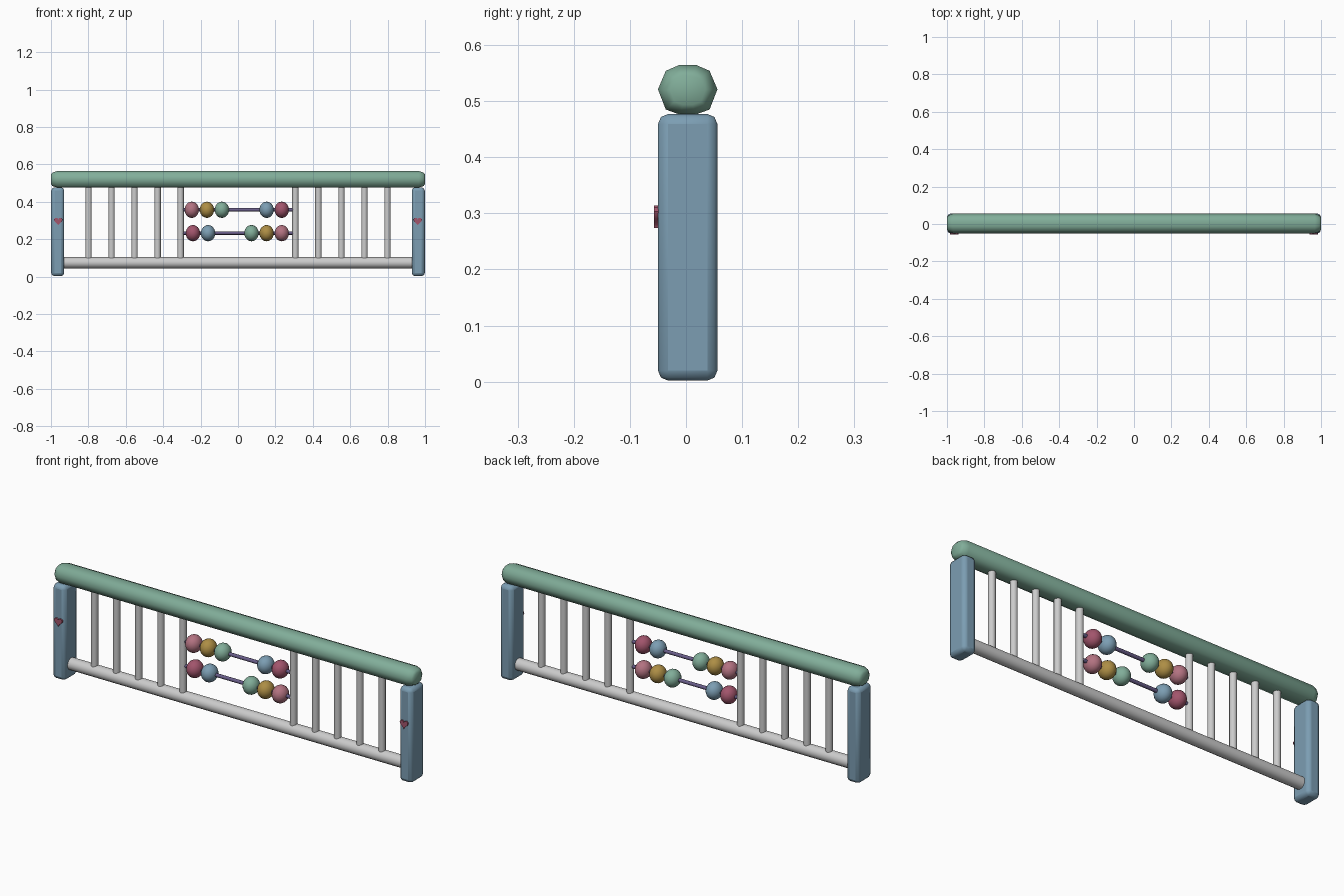
import bpy, bmesh, math

if "Cube" in bpy.data.objects:
    bpy.data.objects.remove(bpy.data.objects["Cube"])

Y = 0.003  # depth centre of the railing


def material(name, r, g, b):
    m = bpy.data.materials.new(name)
    m.diffuse_color = (r, g, b, 1)
    m.use_nodes = True
    m.node_tree.nodes["Principled BSDF"].inputs["Base Color"].default_value = m.diffuse_color
    return m


GREEN = material("green", 0.22, 0.42, 0.32)
BLUE = material("blue", 0.20, 0.34, 0.45)
PINK = material("pink", 0.45, 0.17, 0.22)
CRIMSON = material("crimson", 0.36, 0.09, 0.15)
GOLD = material("gold", 0.42, 0.27, 0.06)
PURPLE = material("purple", 0.14, 0.11, 0.25)


def finish(obj, name, mat=None, angle=40):
    obj.name = name
    if mat:
        obj.data.materials.append(mat)
    bpy.ops.object.select_all(action='DESELECT')
    obj.select_set(True)
    bpy.context.view_layer.objects.active = obj
    bpy.ops.object.shade_smooth_by_angle(angle=math.radians(angle))
    return obj


def mesh_object(bm, name, mat, angle=40):
    bmesh.ops.recalc_face_normals(bm, faces=bm.faces)
    me = bpy.data.meshes.new(name)
    bm.to_mesh(me)
    bm.free()
    obj = bpy.data.objects.new(name, me)
    bpy.context.collection.objects.link(obj)
    return finish(obj, name, mat, angle)


def cylinder(name, r, length, loc, along_x=False, mat=None, sides=16):
    rot = (0, math.pi / 2, 0) if along_x else (0, 0, 0)
    bpy.ops.mesh.primitive_cylinder_add(vertices=sides, radius=r, depth=length,
                                        location=loc, rotation=rot)
    return finish(bpy.context.object, name, mat)


# Top rail: faceted oval section lofted along x with rounded ends
half = [(0.016, 0.044), (0.039, 0.034), (0.053, 0.001), (0.039, -0.035), (0.014, -0.044)]
section = half + [(-y, z) for y, z in reversed(half)]
bm = bmesh.new()
rings = []
for x, s in [(-1, 0.6), (-0.992, 0.82), (-0.967, 1), (0.967, 1), (0.992, 0.82), (1, 0.6)]:
    rings.append([bm.verts.new((x, Y + y * s, 0.52 + z * s)) for y, z in section])
n = len(section)
for a, b in zip(rings, rings[1:]):
    for i in range(n):
        bm.faces.new((a[i], a[(i + 1) % n], b[(i + 1) % n], b[i]))
bm.faces.new(rings[0])
bm.faces.new(rings[-1])
mesh_object(bm, "top_rail", GREEN, 60)

# Bottom rail
cylinder("bottom_rail", 0.03, 1.88, (0, Y, 0.074), True)

for side, s in (("left", -1), ("right", 1)):
    # End post with rounded edges
    bpy.ops.mesh.primitive_cube_add(size=1, location=(s * 0.964, Y, 0.2395))
    post = bpy.context.object
    post.scale = (0.07, 0.106, 0.475)
    bpy.ops.object.transform_apply(location=False, rotation=False, scale=True)
    bev = post.modifiers.new("bevel", 'BEVEL')
    bev.width, bev.segments = 0.018, 2
    finish(post, side + "_post", BLUE, 60)

    # Heart badge on the front of the post
    bm = bmesh.new()
    pts = []
    for i in range(24):
        t = 2 * math.pi * i / 24
        hx = 16 * math.sin(t) ** 3
        hz = 13 * math.cos(t) - 5 * math.cos(2 * t) - 2 * math.cos(3 * t) - math.cos(4 * t)
        pts.append((s * 0.961 + hx * 0.0014, -0.048, 0.298 + hz * 0.0014))
    face = bm.faces.new([bm.verts.new(p) for p in pts])
    ext = bmesh.ops.extrude_face_region(bm, geom=[face])
    moved = [v for v in ext["geom"] if isinstance(v, bmesh.types.BMVert)]
    bmesh.ops.translate(bm, verts=moved, vec=(0, -0.009, 0))
    mesh_object(bm, side + "_heart", CRIMSON, 30)

    # Spindles
    for i in range(5):
        cylinder(f"{side}_spindle_{i + 1}", 0.017, 0.40,
                 (s * (0.307 + 0.123 * i), Y, 0.288))

# Bead rods with counting beads
rows = {
    "upper": (0.357, [(-0.247, PINK), (-0.166, GOLD), (-0.086, GREEN),
                      (0.153, BLUE), (0.234, CRIMSON)]),
    "lower": (0.232, [(-0.241, CRIMSON), (-0.160, BLUE), (0.072, GREEN),
                      (0.153, GOLD), (0.234, PINK)]),
}
for row, (z, beads) in rows.items():
    cylinder(row + "_bead_rod", 0.009, 0.60, (0, Y, z), True, PURPLE, 12)
    for i, (x, mat) in enumerate(beads):
        bpy.ops.mesh.primitive_uv_sphere_add(segments=20, ring_count=12, radius=0.0435,
                                             location=(x, Y, z), rotation=(0, math.pi / 2, 0))
        bead = bpy.context.object
        bead.scale = (1, 1, 0.88)
        finish(bead, f"{row}_bead_{i + 1}", mat, 60)
